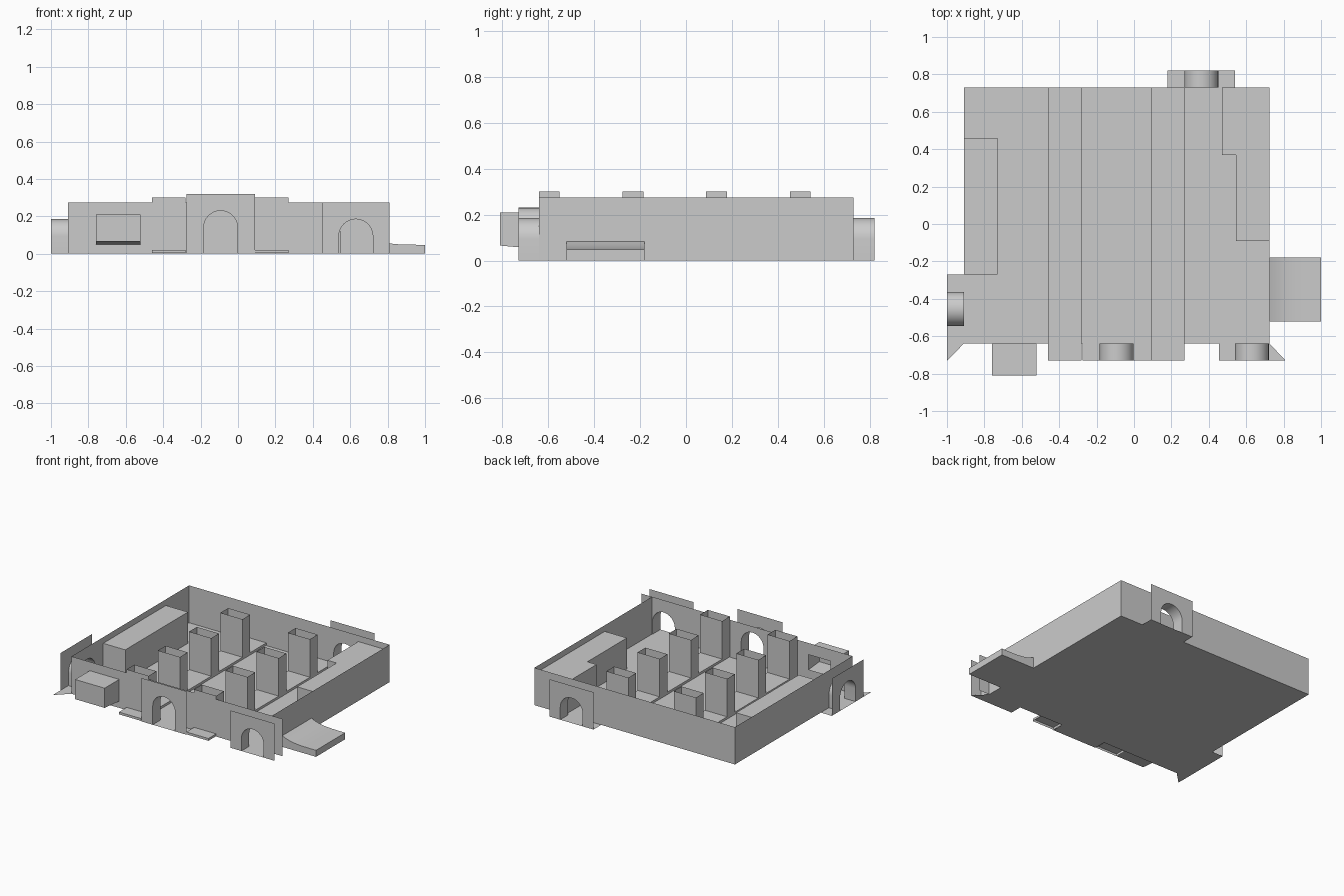
import bpy, math

if "Cube" in bpy.data.objects:
    bpy.data.objects.remove(bpy.data.objects["Cube"])

X0, X1, Y0, Y1, H = -0.91, 0.725, -0.64, 0.73, 0.275   # room bounds and wall height


def mesh(name, verts, faces, smooth=False):
    me = bpy.data.meshes.new(name)
    me.from_pydata(verts, [], faces)
    me.validate()
    ob = bpy.data.objects.new(name, me)
    bpy.context.collection.objects.link(ob)
    if smooth:
        bpy.ops.object.select_all(action='DESELECT')
        ob.select_set(True)
        bpy.context.view_layer.objects.active = ob
        bpy.ops.object.shade_smooth_by_angle(angle=math.radians(40))
    return ob


def poly(name, pts):
    return mesh(name, pts, [list(range(len(pts)))])


def prism(name, base, z0, z1, top=True, bottom=False):
    """Vertical sides over an outline, with optional caps."""
    n = len(base)
    verts = [(x, y, z0) for x, y in base] + [(x, y, z1) for x, y in base]
    faces = [(i, (i + 1) % n, n + (i + 1) % n, n + i) for i in range(n)]
    if top:
        faces.append(list(range(n, 2 * n)))
    if bottom:
        faces.append(list(range(n))[::-1])
    return mesh(name, verts, faces)


def rect(x0, x1, y0, y1):
    return [(x0, y0), (x1, y0), (x1, y1), (x0, y1)]


def arch(c, top, r=0.091, n=16):
    """Doorway outline from low side to high side, as (along, z)."""
    pts = [(c - r, 0)]
    for i in range(n + 1):
        a = math.pi * (1 - i / n)
        pts.append((c + r * math.cos(a), top - r + r * math.sin(a)))
    return pts + [(c + r, 0)]


def place(axis, at, pts):
    return [(u, at, z) if axis == 'y' else (at, u, z) for u, z in pts]


def wall(name, axis, at, a, b, h, doors=()):
    """Thin wall with arched openings cut up from the ground."""
    pts = [(a, 0)]
    for c, top in doors:
        pts += arch(c, top)
    poly(name, place(axis, at, pts + [(b, 0), (b, h), (a, h)]))


def tunnel(name, axis, at0, at1, c, top):
    p = arch(c, top)
    n = len(p)
    mesh(name, place(axis, at0, p) + place(axis, at1, p),
         [(i, i + 1, n + i + 1, n + i) for i in range(n - 1)], True)


# Floor with doorstep extensions
floor = [(X0, Y0), (-1, -0.73), (-1, -0.27), (X0, -0.27), (X0, Y1), (0.18, Y1),
         (0.18, 0.82), (0.54, 0.82), (0.54, Y1), (X1, Y1), (X1, Y0), (0.81, -0.73),
         (0.455, -0.73), (0.455, Y0), (0.09, Y0), (0.09, -0.73), (-0.275, -0.73), (-0.275, Y0)]
poly("floor", [(x, y, 0) for x, y in floor])

# Room walls
wall("back_wall", 'y', Y1, X0, X1, H, [(0.36, 0.185)])
wall("left_wall", 'x', X0, Y0, Y1, H, [(-0.455, 0.185)])
wall("right_wall", 'x', X1, Y0, Y1, H)
wall("front_wall", 'y', Y0, -0.55, 0.81, H, [(-0.093, 0.23), (0.63, 0.185)])
wall("front_wall_left", 'y', Y0, X0, -0.73, H)
for nm, z0, z1 in (("alcove_sill", 0, 0.08), ("alcove_lintel", 0.19, H)):
    poly(nm, place('y', Y0, [(-0.73, z0), (-0.55, z0), (-0.55, z1), (-0.73, z1)]))

# Doorway panels and their tunnels
doors = [("main_door", 'y', -0.73, Y0, -0.275, 0.09, 0.32, -0.093, 0.23),
         ("front_side_door", 'y', -0.73, Y0, 0.45, 0.81, H, 0.63, 0.185),
         ("back_door", 'y', 0.82, Y1, 0.18, 0.54, H, 0.36, 0.185),
         ("left_door", 'x', -1, X0, -0.64, -0.27, H, -0.455, 0.185)]
for nm, ax, out, inn, a, b, h, c, top in doors:
    wall(nm + "_panel", ax, out, a, b, h, [(c, top)])
    tunnel(nm + "_tunnel", ax, out, inn, c, top)

# Two low plinth strips carrying hollow pillars
for side, x in (("left", -0.46), ("right", 0.09)):
    prism(side + "_plinth", rect(x, x + 0.18, -0.73, Y1), 0.003, 0.02)
    for i in range(4):
        y = Y0 + i * 0.364
        prism(f"{side}_pillar_{i}", rect(x, x + 0.18, y, y + 0.09), 0.02, 0.30, top=False)

# Raised ledges along the side walls
prism("left_ledge", rect(X0, -0.73, -0.27, 0.46), 0, 0.23)
prism("right_ledge", [(0.47, Y1), (0.47, 0.37), (0.545, 0.37), (0.545, -0.09),
                      (X1, -0.09), (X1, Y1)], 0, 0.23)

# Alcove box sticking out of the front, open to the room
a, b, f = -0.76, -0.52, -0.81
mesh("alcove_box",
     [(a, Y0, 0.05), (b, Y0, 0.05), (b, f, 0.065), (a, f, 0.065),
      (a, Y0, 0.21), (b, Y0, 0.21), (b, f, 0.21), (a, f, 0.21)],
     [(0, 1, 2, 3), (4, 5, 6, 7), (1, 2, 6, 5), (2, 3, 7, 6), (3, 0, 4, 7)])

# Curved ramp outside the right wall
n = 8
side = [(X1 + (1 - X1) * i / n, 0.048 + 0.034 * (1 - i / n) ** 4) for i in range(n + 1)]
prof = side + [(1, 0), (X1, 0)]
m = len(prof)
mesh("ramp", [(x, y, z) for y in (-0.52, -0.18) for x, z in prof],
     [(i, (i + 1) % m, m + (i + 1) % m, m + i) for i in range(m)]
     + [list(range(m)), list(range(m, 2 * m))], True)
